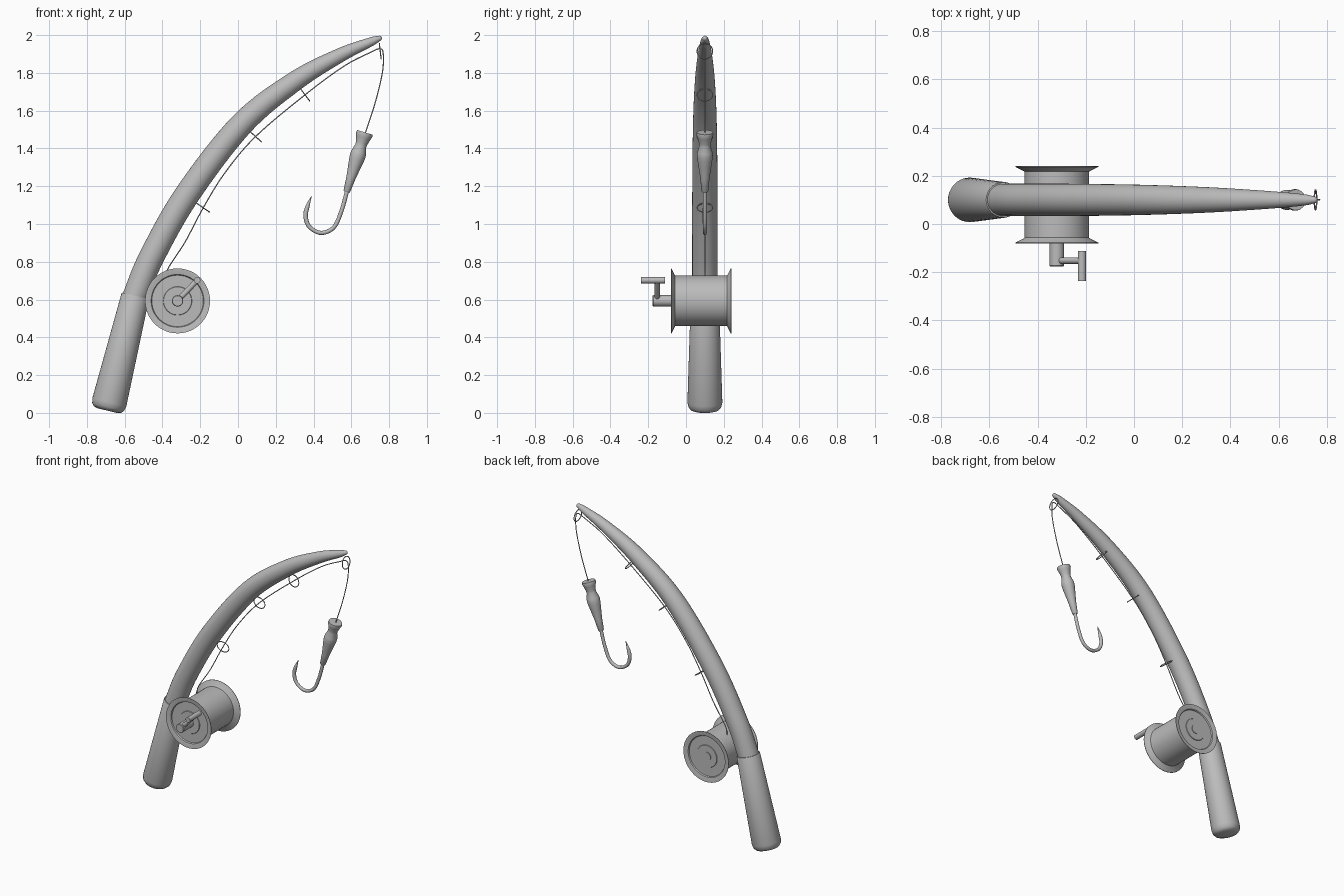
import bpy, bmesh, math
from mathutils import Vector

if "Cube" in bpy.data.objects:
    bpy.data.objects.remove(bpy.data.objects["Cube"])

grey = bpy.data.materials.new("plain grey")
grey.diffuse_color = (0.5, 0.5, 0.5, 1)
grey.use_nodes = True
grey.node_tree.nodes["Principled BSDF"].inputs["Base Color"].default_value = grey.diffuse_color
Y0 = 0.10  # plane of rod, line and hook


def skin(name, stations, sides, closed=False):
    """Join rings given as (centre, u, v, radius); zero radius makes a point."""
    bm = bmesh.new()
    rings = []
    for c, u, v, r in stations:
        n = 1 if r < 1e-5 else sides
        rings.append([bm.verts.new(c + (u * math.cos(a) + v * math.sin(a)) * r)
                      for a in (2 * math.pi * i / sides for i in range(n))])
    pairs = list(zip(rings, rings[1:])) + ([(rings[-1], rings[0])] if closed else [])
    for a, b in pairs:
        for i in range(sides):
            j = (i + 1) % sides
            quad = [a[i % len(a)], a[j % len(a)], b[j % len(b)], b[i % len(b)]]
            quad = list(dict.fromkeys(quad))
            if len(quad) > 2:
                bm.faces.new(quad)
    if not closed:
        for ring in (rings[0], rings[-1]):
            if len(ring) > 1:
                bm.faces.new(ring)
    bmesh.ops.recalc_face_normals(bm, faces=bm.faces)
    me = bpy.data.meshes.new(name)
    bm.to_mesh(me)
    bm.free()
    me.materials.append(grey)
    ob = bpy.data.objects.new(name, me)
    bpy.context.collection.objects.link(ob)
    return ob


def lathe(name, origin, axis, profile, sides=32):
    """Turn a profile of (distance, radius) about an axis."""
    d = Vector(axis).normalized()
    u = d.orthogonal().normalized()
    v = d.cross(u)
    return skin(name, [(Vector(origin) + d * t, u, v, r) for t, r in profile], sides)


def tube(name, pts, sides=16, steps=8, round_tip=True):
    """Sweep a smooth tapered tube through (x, z, radius) points."""
    p = [Vector(q) for q in pts]
    p = [2 * p[0] - p[1]] + p + [2 * p[-1] - p[-2]]
    s = []
    for a, b, c, d in zip(p, p[1:], p[2:], p[3:]):
        for k in range(steps):
            t = k / steps
            s.append(0.5 * (2 * b + (c - a) * t + (2 * a - 5 * b + 4 * c - d) * t * t
                            + (3 * b - a - 3 * c + d) * t ** 3))
    s.append(p[-2])
    if round_tip:
        end, r = s[-1], s[-1].z
        d = (s[-1] - s[-2]).xy.normalized()
        for k in range(1, 5):
            a = k * math.pi / 8
            q = end.xy + d * r * math.sin(a)
            s.append(Vector((q.x, q.y, r * math.cos(a) if k < 4 else 0)))
    stations = []
    for i, q in enumerate(s):
        d = (s[min(i + 1, len(s) - 1)] - s[max(i - 1, 0)]).xy.normalized()
        stations.append((Vector((q.x, Y0, q.y)), Vector((d.y, 0, -d.x)),
                         Vector((0, 1, 0)), q.z))
    return skin(name, stations, sides)


# Tapered grip with rounded butt
lathe("grip", (-0.692, Y0, 0.012), (0.2375, 0, 0.971),
      [(0, 0), (0, 0.055), (0.006, 0.075), (0.02, 0.087), (0.045, 0.0925),
       (0.62, 0.0745), (0.625, 0.072), (0.625, 0)], 40)

# Bent rod
tube("rod", [(-0.565, 0.55, 0.066), (-0.535, 0.64, 0.067), (-0.455, 0.83, 0.067),
             (-0.27, 1.155, 0.067), (0.018, 1.527, 0.063), (0.30, 1.755, 0.053),
             (0.54, 1.893, 0.038), (0.70, 1.963, 0.024), (0.748, 1.983, 0.014)], 32)

# Line guides: rings square to the rod, as (x, z, direction across the rod)
for i, (x, z, dx, dz) in enumerate([(-0.184, 1.086, 0.82, -0.57), (0.093, 1.463, 0.74, -0.67),
                                    (0.355, 1.684, 0.6, -0.8), (0.753, 1.915, 0.12, -0.99)]):
    u, w = Vector((dx, 0, dz)).normalized(), Vector((0, 1, 0))
    n = u.cross(w)
    spokes = [u * math.cos(k * math.pi / 16) + w * math.sin(k * math.pi / 16) for k in range(32)]
    skin(f"line_guide_{i + 1}", [(Vector((x, Y0, z)) + s * 0.041, s, n, 0.003) for s in spokes],
         8, closed=True)

# Fishing line from the spool through the guides to the float
L = 0.003
tube("line", [(x, z, L) for x, z in [
    (-0.385, 0.70), (-0.37, 0.765), (-0.28, 0.905), (-0.184, 1.086), (-0.07, 1.27),
    (0.093, 1.463), (0.355, 1.684), (0.56, 1.835), (0.70, 1.908), (0.752, 1.928),
    (0.769, 1.90), (0.764, 1.80), (0.727, 1.645), (0.672, 1.475)]], 8)

# Float
lathe("float", (0.672, Y0, 1.485), (-0.097, 0, -0.315),
      [(0, 0), (0, 0.043), (0.012, 0.045), (0.03, 0.039), (0.06, 0.031), (0.075, 0.030),
       (0.11, 0.040), (0.125, 0.042), (0.15, 0.040), (0.19, 0.034), (0.25, 0.025),
       (0.325, 0.018), (0.33, 0.015), (0.33, 0)], 24)

# Hook
tube("hook", [(0.58, 1.185, 0.011), (0.548, 1.07, 0.011), (0.507, 0.982, 0.011),
              (0.44, 0.953, 0.011), (0.378, 0.985, 0.011), (0.358, 1.04, 0.012),
              (0.367, 1.09, 0.011), (0.388, 1.145, 0.002)], 12)

# Reel spool: flared flanges with recessed, hubbed end faces
RX, RZ = -0.32, 0.593
half = [(0.154, 0), (0.154, 0.03), (0.150, 0.03), (0.150, 0.074), (0.146, 0.076),
        (0.146, 0.136), (0.154, 0.140), (0.16, 0.168), (0.16, 0.172), (0.157, 0.172),
        (0.140, 0.138), (0.137, 0.134)]
lathe("reel_spool", (RX, 0.08, RZ), (0, 1, 0),
      [(-t, r) for t, r in half] + [(t, r) for t, r in reversed(half)], 48)

# Crank: shaft, arm and knob
lathe("crank_shaft", (RX, -0.06, RZ), (0, -1, 0),
      [(0, 0), (0, 0.03), (0.113, 0.03), (0.117, 0.027), (0.117, 0)])
lathe("crank_arm", (RX, -0.152, RZ), (0.104, 0, 0.109),
      [(0, 0), (0, 0.014), (0.15, 0.014), (0.15, 0)], 20)
lathe("crank_knob", (-0.216, -0.112, 0.702), (0, -1, 0),
      [(0, 0), (0, 0.017), (0.125, 0.017), (0.125, 0)], 24)

# Smooth shading with crisp edges
bpy.ops.object.select_all(action='DESELECT')
for ob in bpy.context.collection.objects:
    ob.select_set(True)
    bpy.context.view_layer.objects.active = ob
bpy.ops.object.shade_smooth_by_angle(angle=math.radians(35))
